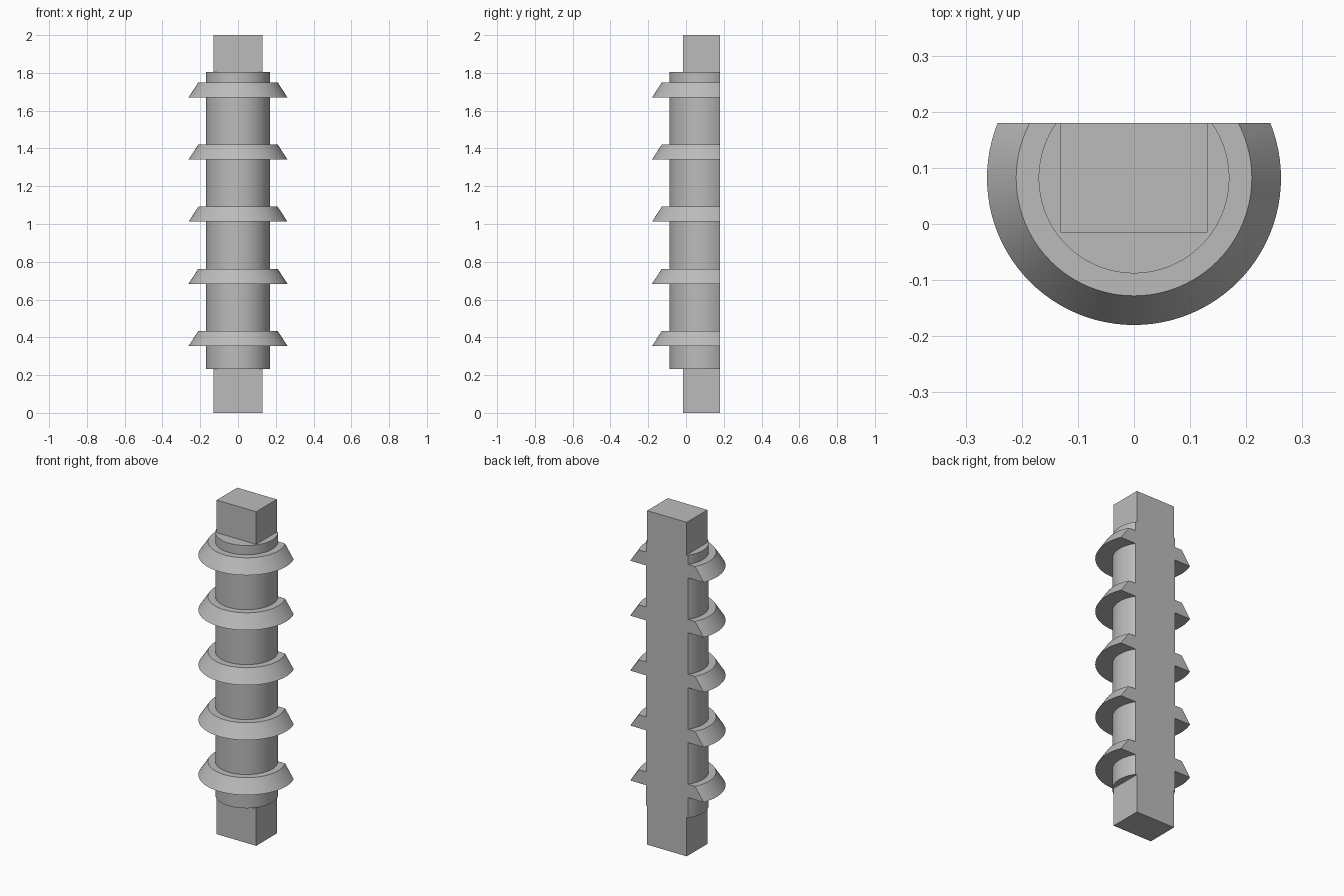
import bpy
import bmesh
import math
from mathutils import Matrix, Vector

cube = bpy.data.objects.get("Cube")
if cube:
    bpy.data.objects.remove(cube, do_unlink=True)

AXIS_Y = 0.082   # centre line of the round parts
BACK_Y = 0.18    # flat back plane

grey = bpy.data.materials.new("plain_grey")
grey.use_nodes = True
colour = (0.5, 0.5, 0.5, 1)
grey.diffuse_color = colour
grey.node_tree.nodes["Principled BSDF"].inputs["Base Color"].default_value = colour


def finish(name, bm, smooth=False):
    mesh = bpy.data.meshes.new(name)
    bmesh.ops.recalc_face_normals(bm, faces=bm.faces)
    bm.to_mesh(mesh)
    bm.free()
    mesh.materials.append(grey)
    obj = bpy.data.objects.new(name, mesh)
    bpy.context.collection.objects.link(obj)
    if smooth:
        bpy.ops.object.select_all(action='DESELECT')
        obj.select_set(True)
        bpy.context.view_layer.objects.active = obj
        bpy.ops.object.shade_smooth_by_angle(angle=math.radians(30))
    return obj


def flat_backed_cone(name, r_low, r_high, z_low, z_high):
    """Round part sliced flat and capped at the back plane."""
    bm = bmesh.new()
    centre = Matrix.Translation((0, AXIS_Y, (z_low + z_high) / 2))
    bmesh.ops.create_cone(bm, cap_ends=True, segments=96, radius1=r_low,
                          radius2=r_high, depth=z_high - z_low, matrix=centre)
    cut = bmesh.ops.bisect_plane(bm, geom=bm.verts[:] + bm.edges[:] + bm.faces[:],
                                 plane_co=Vector((0, BACK_Y, 0)),
                                 plane_no=Vector((0, 1, 0)), clear_outer=True)
    rim = [e for e in cut["geom_cut"] if isinstance(e, bmesh.types.BMEdge)]
    bmesh.ops.holes_fill(bm, edges=rim)
    return finish(name, bm, smooth=True)


# Square bar running the full height
bm = bmesh.new()
front_y = -0.015
size = Matrix.Diagonal((0.262, BACK_Y - front_y, 2, 1))
bmesh.ops.create_cube(bm, size=1,
                      matrix=Matrix.Translation((0, (BACK_Y + front_y) / 2, 1)) @ size)
finish("square_bar", bm)

# Round barrel
flat_backed_cone("barrel", 0.17, 0.17, 0.232, 1.805)

# Five tapered collars
for i in range(5):
    z = 0.354 + i * 0.329
    flat_backed_cone(f"collar_{i + 1}", 0.262, 0.21, z, z + 0.08)
